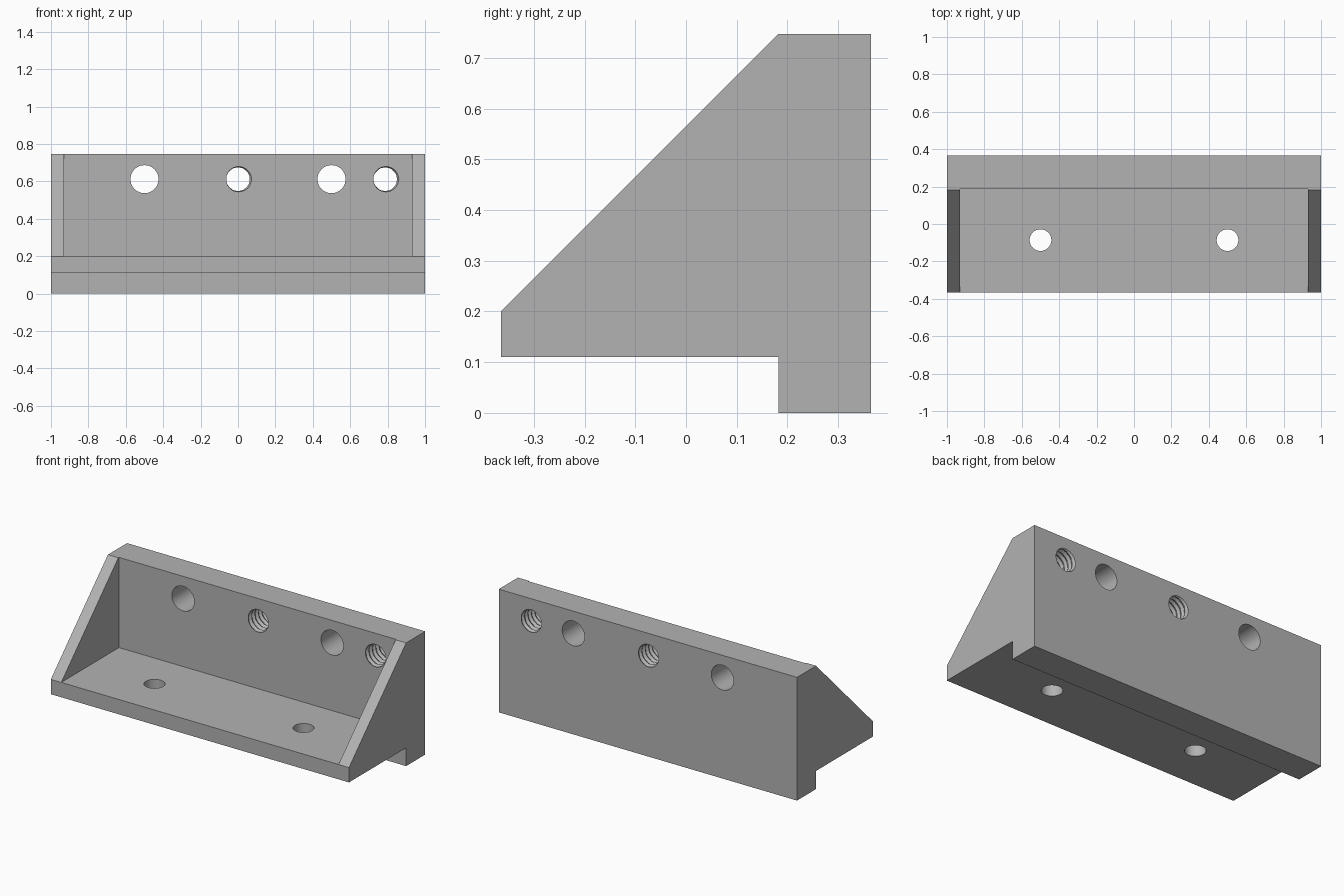
import bpy, bmesh
from math import cos, sin, tau, radians
from mathutils import Matrix

cube = bpy.data.objects.get("Cube")
if cube:
    bpy.data.objects.remove(cube, do_unlink=True)

GREY = (0.45, 0.45, 0.45, 1)
metal = bpy.data.materials.new("plain grey")
metal.use_nodes = True
metal.diffuse_color = GREY
metal.node_tree.nodes["Principled BSDF"].inputs["Base Color"].default_value = GREY

HALF, DEPTH, TOP = 1.0, 0.365, 0.747     # overall half width, half depth, height
STEP, FLOOR, LEG = 0.11, 0.20, 0.182     # underside, floor top, leg front
WALL, RIB, HOLE_Z = 0.188, 0.93, 0.612   # wall front, rib inner side, hole height
SEG = 48


def finish(name, bm):
    bmesh.ops.recalc_face_normals(bm, faces=bm.faces)
    mesh = bpy.data.meshes.new(name)
    bm.to_mesh(mesh)
    bm.free()
    mesh.materials.append(metal)
    obj = bpy.data.objects.new(name, mesh)
    bpy.context.collection.objects.link(obj)
    return obj


def extrude_x(name, profile, half):
    """Extrude a (y, z) outline symmetrically along x."""
    bm = bmesh.new()
    face = bm.faces.new([bm.verts.new((-half, y, z)) for y, z in profile])
    new = bmesh.ops.extrude_face_region(bm, geom=[face])["geom"]
    verts = [v for v in new if isinstance(v, bmesh.types.BMVert)]
    bmesh.ops.translate(bm, verts=verts, vec=(2 * half, 0, 0))
    return finish(name, bm)


def rod(name, length, rows, radius, matrix):
    """Capped rod whose radius is a function of turn and distance."""
    bm = bmesh.new()
    rings = []
    for i in range(rows + 1):
        d = length * i / rows
        ring = []
        for j in range(SEG):
            a, r = tau * j / SEG, radius(j / SEG, d)
            ring.append(bm.verts.new((r * cos(a), r * sin(a), d - length / 2)))
        rings.append(ring)
    for low, high in zip(rings, rings[1:]):
        for j in range(SEG):
            k = (j + 1) % SEG
            bm.faces.new((low[j], low[k], high[k], high[j]))
    bm.faces.new(rings[0][::-1])
    bm.faces.new(rings[-1])
    bmesh.ops.transform(bm, matrix=matrix, verts=bm.verts)
    return finish(name, bm)


def thread(turn, d, minor=0.062, major=0.073, pitch=0.032):
    phase = (d / pitch - turn) % 1
    return minor + (major - minor) * (1 - abs(2 * phase - 1))


# Bracket body: wall with hanging leg, floor and sloping rib ends
bracket = extrude_x("bracket", [
    (-DEPTH, STEP), (LEG, STEP), (LEG, 0), (DEPTH, 0),
    (DEPTH, TOP), (LEG, TOP), (-DEPTH, FLOOR)], HALF)

# Pocket between the end ribs
cutters = [extrude_x("pocket_cutter", [
    (-1, FLOOR), (WALL, FLOOR), (WALL, 1), (-1, 1)], RIB)]


def through_wall(x):
    centre = (WALL + DEPTH) / 2
    return Matrix.Translation((x, centre, HOLE_Z)) @ Matrix.Rotation(radians(90), 4, "X")


# Plain holes in wall and floor
for x in (-0.5, 0.5):
    cutters.append(rod("wall_hole_cutter", 0.24, 1, lambda t, d: 0.075, through_wall(x)))
    cutters.append(rod("floor_hole_cutter", 0.2, 1, lambda t, d: 0.058,
                       Matrix.Translation((x, -0.086, (STEP + FLOOR) / 2))))

# Threaded holes in wall
for x in (0, 0.787):
    cutters.append(rod("threaded_hole_cutter", 0.24, 60, thread, through_wall(x)))

bpy.ops.object.select_all(action="DESELECT")
bpy.context.view_layer.objects.active = bracket
bracket.select_set(True)
for cutter in cutters:
    mod = bracket.modifiers.new("cut", "BOOLEAN")
    mod.operation, mod.solver, mod.object = "DIFFERENCE", "EXACT", cutter
    bpy.ops.object.modifier_apply(modifier=mod.name)
    bpy.data.objects.remove(cutter, do_unlink=True)
bpy.ops.object.shade_smooth_by_angle(angle=radians(30))
